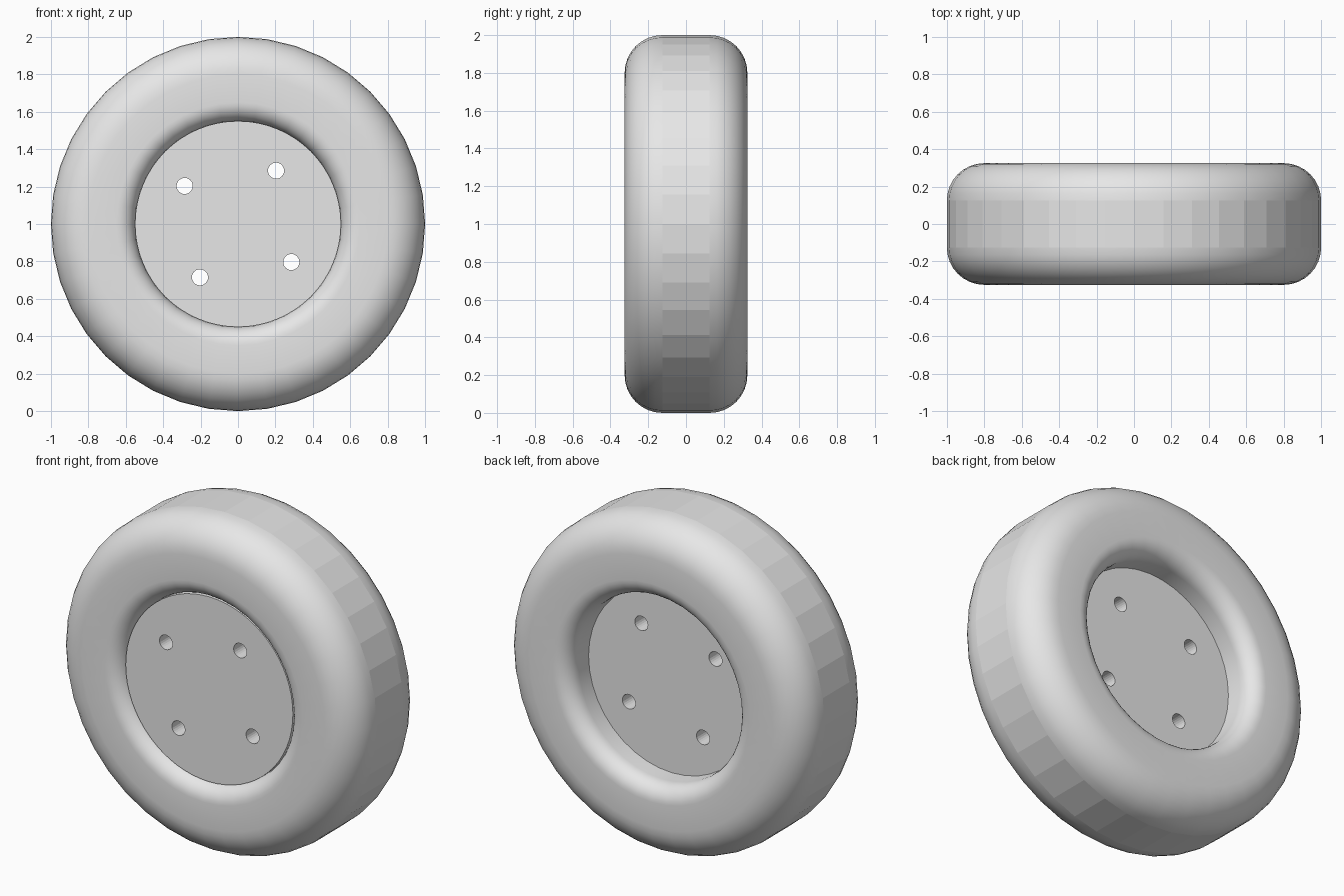
import bpy
import bmesh
from math import sin, cos, pi, radians
from mathutils import Matrix, Vector

cube = bpy.data.objects.get("Cube")
if cube:
    bpy.data.objects.remove(cube, do_unlink=True)

AXLE = Vector((0, 0, 1))
HALF_WIDTH = 0.325
OUTER, BORE = 1.0, 0.55
SEGMENTS = 40

grey = bpy.data.materials.new("plain_grey")
grey.use_nodes = True
grey.diffuse_color = (0.8, 0.8, 0.8, 1)
grey.node_tree.nodes["Principled BSDF"].inputs["Base Color"].default_value = (0.8, 0.8, 0.8, 1)


def add_object(name, bm):
    bmesh.ops.recalc_face_normals(bm, faces=bm.faces)
    mesh = bpy.data.meshes.new(name)
    bm.to_mesh(mesh)
    bm.free()
    mesh.materials.append(grey)
    obj = bpy.data.objects.new(name, mesh)
    bpy.context.collection.objects.link(obj)
    return obj


def smooth(obj, angle=40):
    bpy.ops.object.select_all(action="DESELECT")
    obj.select_set(True)
    bpy.context.view_layer.objects.active = obj
    bpy.ops.object.shade_smooth_by_angle(angle=radians(angle))


def add_cylinder(bm, x, y, z, radius, depth, sides):
    """Cylinder lying along the axle direction."""
    place = Matrix.Translation((x, y, z)) @ Matrix.Rotation(pi / 2, 4, "X")
    bmesh.ops.create_cone(bm, cap_ends=True, segments=sides, radius1=radius,
                          radius2=radius, depth=depth, matrix=place)


def corner(r, y, radius, start, steps=8):
    """Quarter-round corner of the tyre section, as (radius, y) pairs."""
    angles = [start + pi / 2 * i / steps for i in range(steps + 1)]
    return [(r + radius * cos(a), y + radius * sin(a)) for a in angles]


# Tyre: rounded section spun around the axle, with a broad tread shoulder
shoulder, lip = 0.2, 0.1
section = (corner(OUTER - shoulder, HALF_WIDTH - shoulder, shoulder, 0)
           + corner(BORE + lip, HALF_WIDTH - lip, lip, pi / 2)
           + corner(BORE + lip, lip - HALF_WIDTH, lip, pi)
           + corner(OUTER - shoulder, shoulder - HALF_WIDTH, shoulder, 3 * pi / 2))
bm = bmesh.new()
rings = []
for s in range(SEGMENTS):
    a = 2 * pi * s / SEGMENTS
    rings.append([bm.verts.new(AXLE + Vector((r * cos(a), y, r * sin(a))))
                  for r, y in section])
count = len(section)
for s, ring in enumerate(rings):
    after = rings[(s + 1) % SEGMENTS]
    for i in range(count):
        j = (i + 1) % count
        bm.faces.new((ring[i], ring[j], after[j], after[i]))
tyre = add_object("tyre", bm)
smooth(tyre)

# Flat tread facets between the rounded shoulders
for face in tyre.data.polygons:
    offset = face.center - AXLE
    if abs(offset.y) < 0.01 and offset.length > 0.9:
        face.use_smooth = False

# Hub disc: thick plate set towards the front
FRONT, BACK = -0.27, 0.13
bm = bmesh.new()
add_cylinder(bm, 0, (FRONT + BACK) / 2, AXLE.z, BORE, BACK - FRONT, 64)
hub = add_object("hub_disc", bm)

# Four bolt holes cut right through the disc
bm = bmesh.new()
for k in range(4):
    a = radians(54.5) + k * pi / 2
    add_cylinder(bm, 0.35 * cos(a), 0, AXLE.z + 0.35 * sin(a), 0.043, 1, 24)
cutter = add_object("bolt_hole_cutter", bm)
cutter.hide_render = True
cut = hub.modifiers.new("bolt_holes", "BOOLEAN")
cut.operation = "DIFFERENCE"
cut.solver = "EXACT"
cut.object = cutter
smooth(hub)
bpy.ops.object.modifier_apply(modifier=cut.name)
bpy.data.objects.remove(cutter, do_unlink=True)
